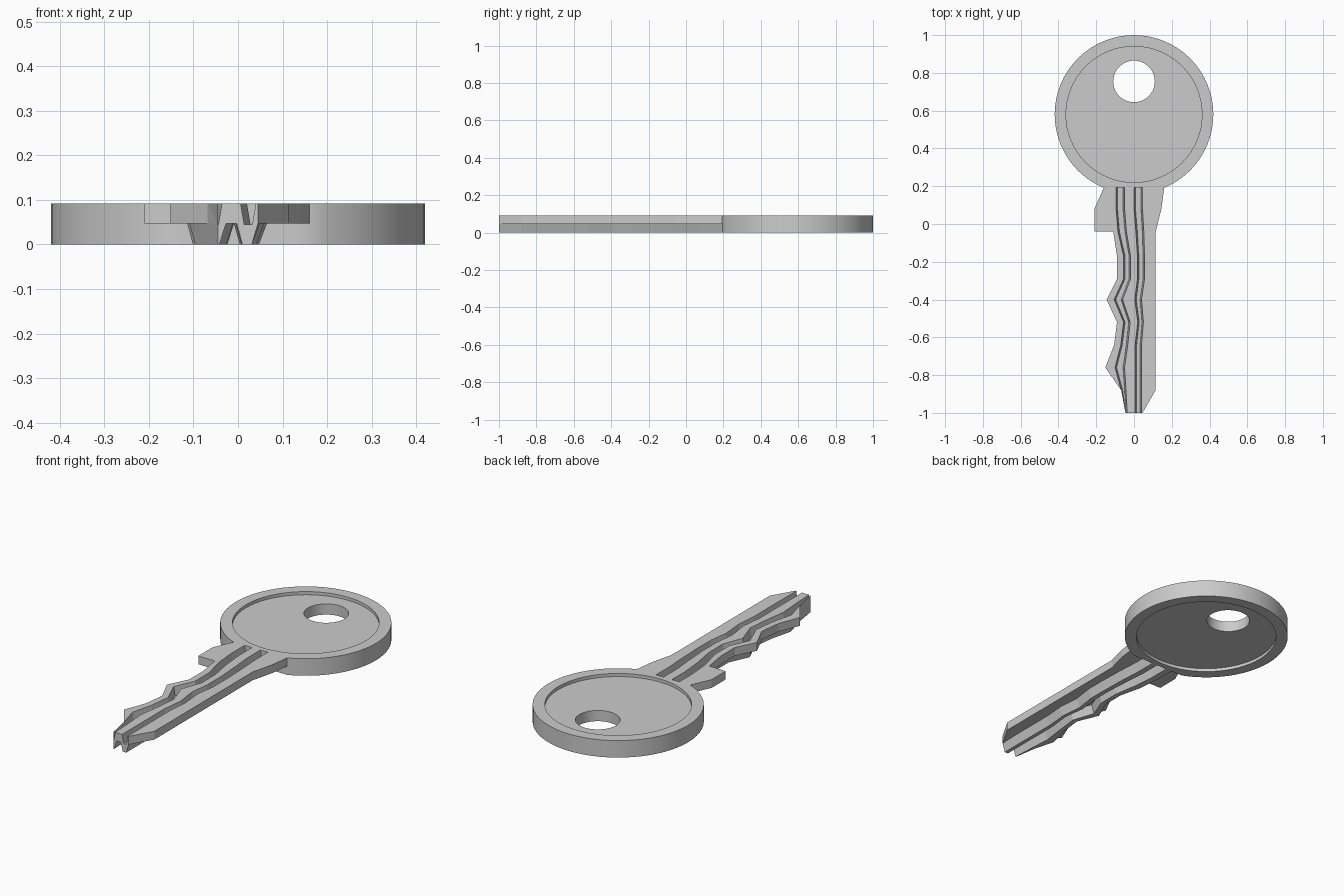
import bpy, bmesh
from math import sin, cos, pi

if "Cube" in bpy.data.objects:
    bpy.data.objects.remove(bpy.data.objects["Cube"])

T = 0.092        # key thickness
MID = 0.047      # underside of the blade plate
NECK = 0.192     # flat where the bow meets the blade


def loft(name, loops, cyclic):
    """Skin matching closed loops; wrap round if cyclic, otherwise cap the ends."""
    bm = bmesh.new()
    rows = [[bm.verts.new(p) for p in loop] for loop in loops]
    n = len(rows[0])
    pairs = list(zip(rows, rows[1:]))
    if cyclic:
        pairs.append((rows[-1], rows[0]))
    for a, b in pairs:
        for i in range(n):
            j = (i + 1) % n
            bm.faces.new((a[i], a[j], b[j], b[i]))
    if not cyclic:
        bm.faces.new(rows[0])
        bm.faces.new(rows[-1])
    bmesh.ops.remove_doubles(bm, verts=bm.verts, dist=0.0002)
    bmesh.ops.recalc_face_normals(bm, faces=bm.faces)
    mesh = bpy.data.meshes.new(name)
    bm.to_mesh(mesh)
    bm.free()
    ob = bpy.data.objects.new(name, mesh)
    bpy.context.collection.objects.link(ob)
    return ob


def ring(r, cy, z, n=64):
    pts = []
    for i in range(n):
        t = 2 * pi * i / n
        pts.append((r * sin(t), max(cy - r * cos(t), NECK), z))
    return pts


# Round bow: rim, recessed panel on both faces, off-centre ring hole
D = 0.017
bow = loft("bow", [
    ring(0.42, 0.58, 0), ring(0.42, 0.58, T),
    ring(0.36, 0.58, T), ring(0.36, 0.58, T - D),
    ring(0.11, 0.755, T - D), ring(0.11, 0.755, D),
    ring(0.36, 0.58, D), ring(0.36, 0.58, 0)], True)
bpy.context.view_layer.objects.active = bow
bow.select_set(True)
bpy.ops.object.shade_smooth_by_angle(angle=0.5)


# Blade cross-section: plate with two top grooves, each carried by a rib below
def section(y, left, a, b, c, d, right):
    s, m, floor = 0.008, 0.009, 0.045
    pts = [(left, T), (a, T), (a + s, floor), (b - s, floor), (b, T),
           (c, T), (c + s, floor), (d - s, floor), (d, T), (right, T),
           (right, MID), (d + m, MID), (d - m, 0), (c + 0.004, 0),
           (c - m, MID), (b + m, MID), (b - 0.006, 0), (a + 0.004, 0),
           (a - m, MID), (left, MID)]
    return [(min(max(x, left), right), y, z) for x, z in pts]


# Stations: y, left edge, groove 1 sides, groove 2 sides, right edge
stations = [
    (NECK, -0.16, -0.095, -0.05, 0.0, 0.045, 0.16),
    (0.08, -0.21, -0.095, -0.05, 0.0, 0.045, 0.145),
    (-0.04, -0.21, -0.085, -0.04, 0.01, 0.052, 0.115),
    (-0.041, -0.11, -0.085, -0.04, 0.01, 0.052, 0.115),
    (-0.17, -0.09, -0.055, -0.018, 0.018, 0.056, 0.115),
    (-0.29, -0.09, -0.055, -0.018, 0.018, 0.056, 0.115),
    (-0.40, -0.145, -0.105, -0.06, 0.004, 0.04, 0.115),
    (-0.52, -0.09, -0.055, -0.02, 0.02, 0.05, 0.115),
    (-0.64, -0.105, -0.07, -0.033, 0.006, 0.04, 0.115),
    (-0.76, -0.152, -0.1, -0.05, 0.006, 0.04, 0.115),
    (-0.88, -0.068, -0.068, -0.042, 0.006, 0.04, 0.115),
    (-1.0, -0.045, -0.055, -0.036, 0.006, 0.04, 0.045),
]
loft("blade", [section(*st) for st in stations], False)
